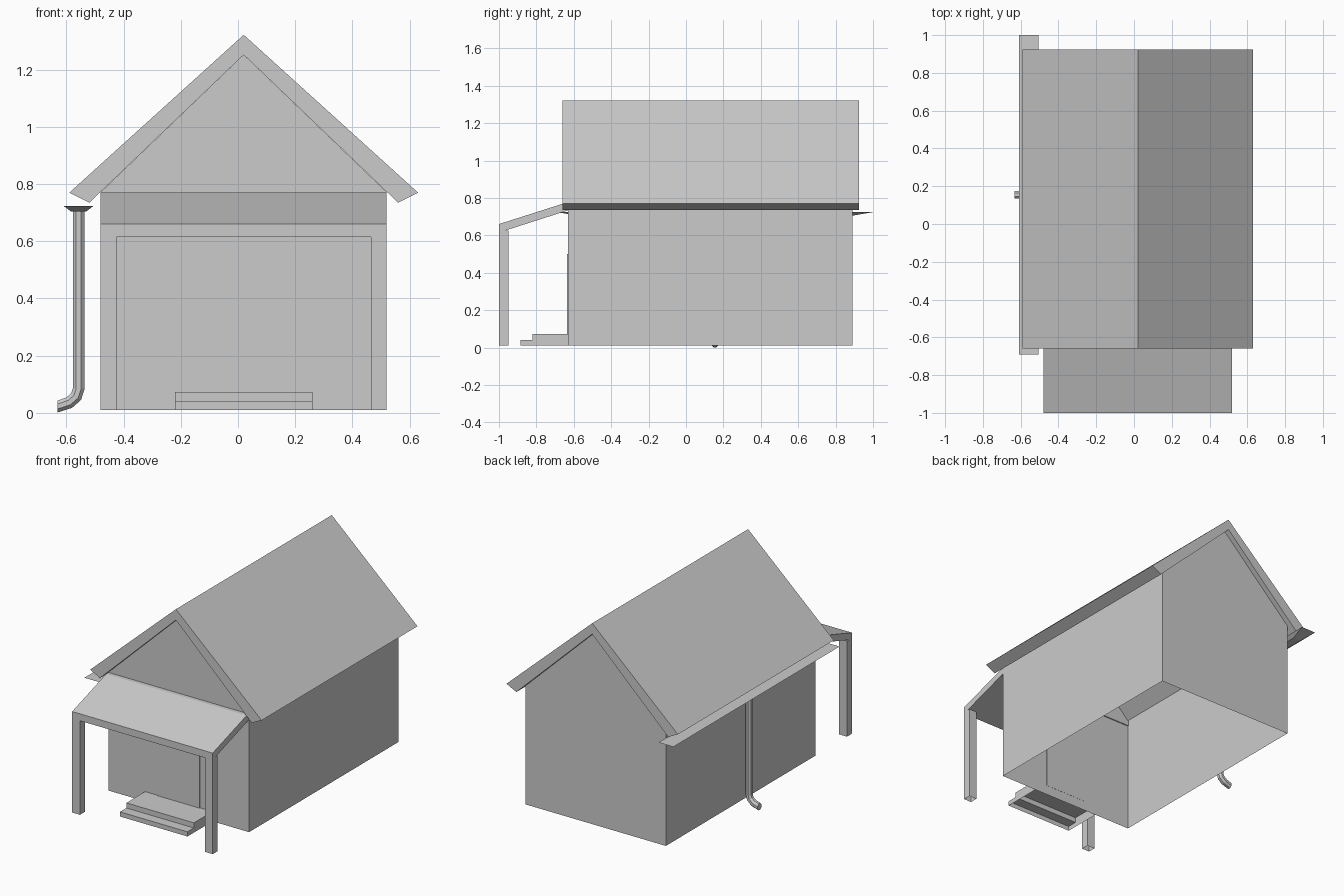
import bpy, bmesh, math
from mathutils import Vector

if "Cube" in bpy.data.objects:
    bpy.data.objects.remove(bpy.data.objects["Cube"])

CX = 0.02  # centre line of the house


def finish(name, bm):
    bmesh.ops.recalc_face_normals(bm, faces=bm.faces)
    me = bpy.data.meshes.new(name)
    bm.to_mesh(me)
    bm.free()
    ob = bpy.data.objects.new(name, me)
    bpy.context.collection.objects.link(ob)
    return ob


def prism(name, profile, axis, a, b, skip=()):
    """Extrude a 2D profile along x (profile = y,z) or y (profile = x,z).
    skip: indices of profile edges left open."""
    bm = bmesh.new()
    put = (lambda p, t: (t, p[0], p[1])) if axis == 'x' else (lambda p, t: (p[0], t, p[1]))
    r0 = [bm.verts.new(put(p, a)) for p in profile]
    r1 = [bm.verts.new(put(p, b)) for p in profile]
    bm.faces.new(r0)
    bm.faces.new(r1[::-1])
    n = len(profile)
    for i in range(n):
        if i not in skip:
            j = (i + 1) % n
            bm.faces.new((r0[i], r0[j], r1[j], r1[i]))
    return finish(name, bm)


def box(name, x, y, z, skip=()):
    return prism(name, [(x[0], z[0]), (x[1], z[0]), (x[1], z[1]), (x[0], z[1])],
                 'y', y[0], y[1], skip)


# House walls: gabled shell, open underneath and under the roof
prism("house_walls", [(-0.48, 0.01), (0.52, 0.01), (0.52, 0.772), (CX, 1.252), (-0.48, 0.772)],
      'y', -0.63, 0.89, skip=(0, 2, 3))

# Main roof: thick inverted V
prism("main_roof", [(CX, 1.322), (0.63, 0.77), (0.56, 0.735), (CX, 1.252),
                    (-0.52, 0.735), (-0.59, 0.77)], 'y', -0.66, 0.925)

# Porch roof slab and posts
prism("porch_roof", [(-1.0, 0.66), (-0.655, 0.77), (-0.625, 0.77), (-0.625, 0.735), (-1.0, 0.615)],
      'x', -0.48, 0.52)
for side, s in (("left", -1), ("right", 1)):
    xs = sorted((CX + s * 0.5, CX + s * 0.445))
    box(f"porch_post_{side}", xs, (-1.0, -0.95), (0.01, 0.625), skip=(0,))

# Front steps, hollow underneath
prism("front_steps", [(-0.63, 0.01), (-0.885, 0.01), (-0.885, 0.04), (-0.82, 0.04),
                      (-0.82, 0.073), (-0.63, 0.073)], 'x', -0.22, 0.26, skip=(0,))

# Door panel
box("front_door", (CX - 0.15, CX + 0.15), (-0.635, -0.629), (0.073, 0.5))


# Window frames: raised rings on the front wall
def window(name, x0, x1, z0, z1, w=0.01):
    bm = bmesh.new()
    f = bm.faces.new([bm.verts.new((x, -0.63, z))
                      for x, z in ((x0, z0), (x1, z0), (x1, z1), (x0, z1))])
    ring = bmesh.ops.inset_region(bm, faces=[f], thickness=w)['faces']
    bmesh.ops.delete(bm, geom=[f], context='FACES')
    ext = bmesh.ops.extrude_face_region(bm, geom=ring)
    bmesh.ops.translate(bm, vec=(0, -0.009, 0),
                        verts=[v for v in ext['geom'] if isinstance(v, bmesh.types.BMVert)])
    finish(name, bm)


window("window_left", -0.45, -0.21, 0.29, 0.47)
window("window_right", 0.25, 0.49, 0.29, 0.47)

# Gutter: shallow tray narrowing downward
bm = bmesh.new()
rings = []
for x0, x1, y0, y1, z in ((-0.61, -0.505, -0.69, 1.0, 0.724), (-0.585, -0.53, -0.58, 0.89, 0.705)):
    rings.append([bm.verts.new((x, y, z)) for x, y in ((x0, y0), (x1, y0), (x1, y1), (x0, y1))])
bm.faces.new(rings[0])
bm.faces.new(rings[1])
for i in range(4):
    j = (i + 1) % 4
    bm.faces.new((rings[0][i], rings[0][j], rings[1][j], rings[1][i]))
finish("gutter", bm)

# Downpipe: eight-sided tube swept along a bent path
path = [Vector((x, 0.155, z)) for x, z in ((-0.557, 0.71), (-0.557, 0.085), (-0.566, 0.057),
                                           (-0.59, 0.036), (-0.632, 0.022))]
bm = bmesh.new()
prev = None
for i, p in enumerate(path):
    t = (path[min(i + 1, len(path) - 1)] - path[max(i - 1, 0)]).normalized()
    if i == len(path) - 1:
        t = Vector((-1, 0, 0))
    u = Vector((0, 1, 0))
    v = t.cross(u)
    ring = [bm.verts.new(p + 0.0225 * (math.cos(a) * u + math.sin(a) * v))
            for a in (math.pi / 8 + k * math.pi / 4 for k in range(8))]
    if prev:
        for k in range(8):
            m = (k + 1) % 8
            bm.faces.new((prev[k], prev[m], ring[m], ring[k]))
    else:
        bm.faces.new(ring)
    prev = ring
bm.faces.new(prev)
finish("downpipe", bm)
